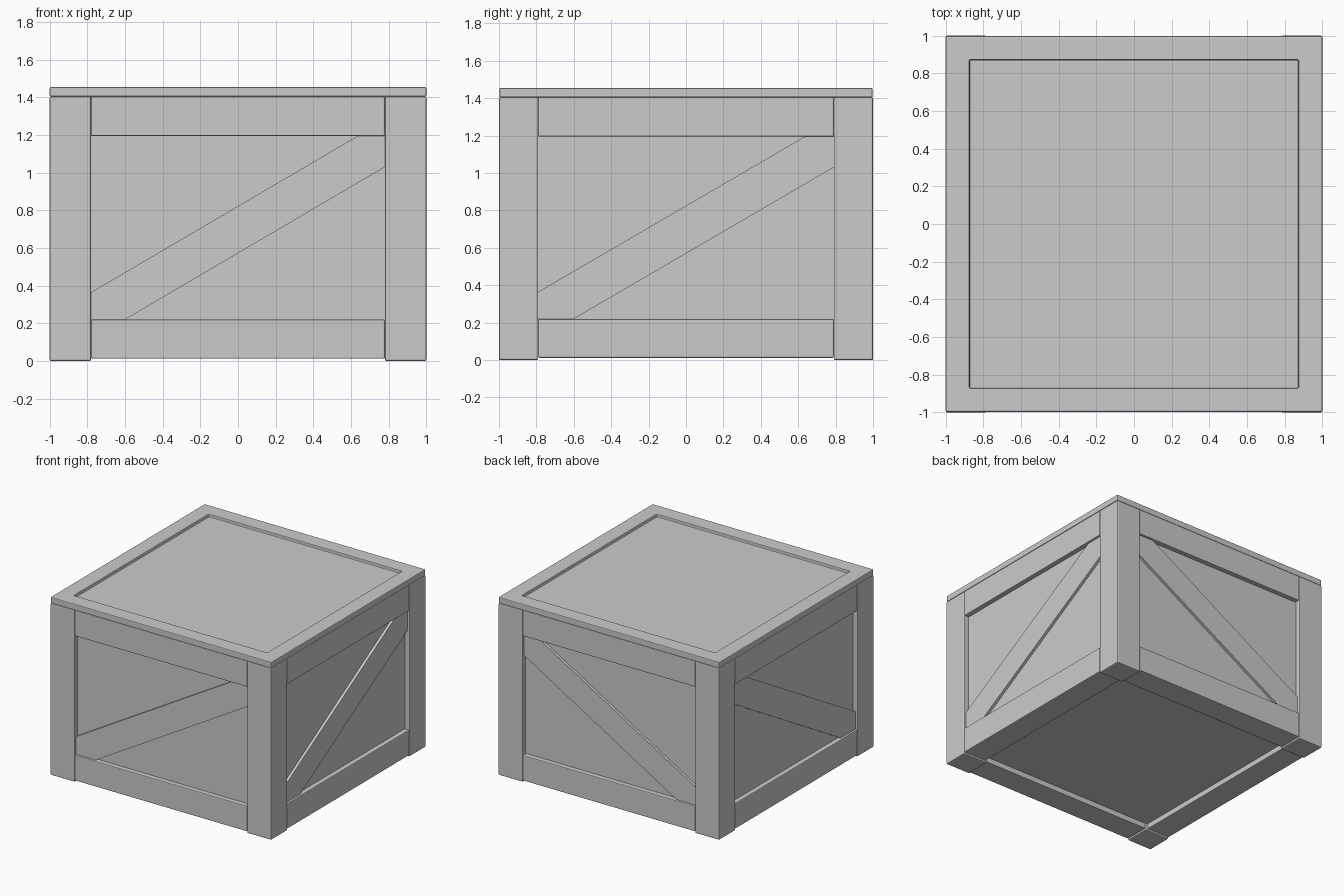
import bpy, bmesh
from math import radians
from mathutils import Matrix, Vector

if "Cube" in bpy.data.objects:
    bpy.data.objects.remove(bpy.data.objects["Cube"])

POST = 0.21      # post width
TOP = 1.405      # underside of lid
RECESS = 0.04    # side panel depth
BRACE = 0.018    # brace face depth


def finish(name, bm, bevel=0.0):
    bmesh.ops.recalc_face_normals(bm, faces=bm.faces)
    me = bpy.data.meshes.new(name)
    bm.to_mesh(me)
    bm.free()
    ob = bpy.data.objects.new(name, me)
    bpy.context.collection.objects.link(ob)
    if bevel:
        mod = ob.modifiers.new("Bevel", 'BEVEL')
        mod.width = bevel
        mod.segments = 2
        mod.limit_method = 'ANGLE'
        mod.angle_limit = radians(40)
    return ob


def box(name, lo, hi, bevel=0.0):
    lo, hi = Vector(lo), Vector(hi)
    bm = bmesh.new()
    bmesh.ops.create_cube(bm, size=1)
    bmesh.ops.scale(bm, vec=hi - lo, verts=bm.verts)
    bmesh.ops.translate(bm, vec=(lo + hi) / 2, verts=bm.verts)
    return finish(name, bm, bevel)


def brace(name, matrix, inner):
    # diagonal plank clipped to the frame opening, extruded outward
    pts = [(-inner, .22), (-.60, .22), (inner, 1.03),
           (inner, 1.195), (.635, 1.195), (-inner, .365)]
    bm = bmesh.new()
    verts = [bm.verts.new((u, -1 + RECESS + 0.01, z)) for u, z in pts]
    face = bm.faces.new(verts)
    ext = bmesh.ops.extrude_face_region(bm, geom=[face])
    moved = [g for g in ext["geom"] if isinstance(g, bmesh.types.BMVert)]
    bmesh.ops.translate(bm, vec=(0, BRACE - RECESS - 0.01, 0), verts=moved)
    bmesh.ops.delete(bm, geom=[face], context='FACES_ONLY') if face.is_valid else None
    bmesh.ops.transform(bm, matrix=matrix, verts=bm.verts)
    return finish(name, bm)


# inner body forming the side and bottom panels
c = 1 - RECESS
box("inner_panels", (-c, -c, 0.055), (c, c, TOP + 0.005))

# corner posts
p = 1 - POST
for sx, nx in ((-1, "left"), (1, "right")):
    for sy, ny in ((-1, "front"), (1, "back")):
        xs, ys = sorted((sx * (p - .01), sx)), sorted((sy * p, sy))
        box(f"{ny}_{nx}_post", (xs[0], ys[0], 0), (xs[1], ys[1], TOP), 0.008)

# upper and lower rails on each side
for z0, z1, level in ((0.012, 0.22, "lower"), (1.195, TOP, "upper")):
    for s, nx, ny in ((-1, "left", "front"), (1, "right", "back")):
        a, b = sorted((s * (p + .005), s * 0.999))
        box(f"{ny}_{level}_rail", (-p + .01, a, z0), (p - .01, b, z1), 0.006)
        box(f"{nx}_{level}_rail", (a, -p, z0), (b, p, z1), 0.006)

# diagonal braces, mirrored to the opposite sides
swap = Matrix(((0, -1, 0, 0), (1, 0, 0, 0), (0, 0, 1, 0), (0, 0, 0, 1)))
brace("front_brace", Matrix.Identity(4), p - .01)
brace("back_brace", Matrix.Diagonal((1, -1, 1, 1)), p - .01)
brace("right_brace", swap, p)
brace("left_brace", Matrix.Diagonal((-1, 1, 1, 1)) @ swap, p)

# lid with a recessed centre panel
bm = bmesh.new()
bmesh.ops.create_cube(bm, size=1)
bmesh.ops.scale(bm, vec=(2, 1.995, 0.05), verts=bm.verts)
bmesh.ops.translate(bm, vec=(0, 0, TOP + 0.025), verts=bm.verts)
bm.normal_update()
top = max(bm.faces, key=lambda f: f.calc_center_median().z)
bmesh.ops.inset_region(bm, faces=[top], thickness=0.178)
ext = bmesh.ops.extrude_face_region(bm, geom=[top])
moved = [g for g in ext["geom"] if isinstance(g, bmesh.types.BMVert)]
bmesh.ops.translate(bm, vec=(0, 0, -0.025), verts=moved)
if top.is_valid:
    bmesh.ops.delete(bm, geom=[top], context='FACES_ONLY')
finish("lid", bm, 0.006)
